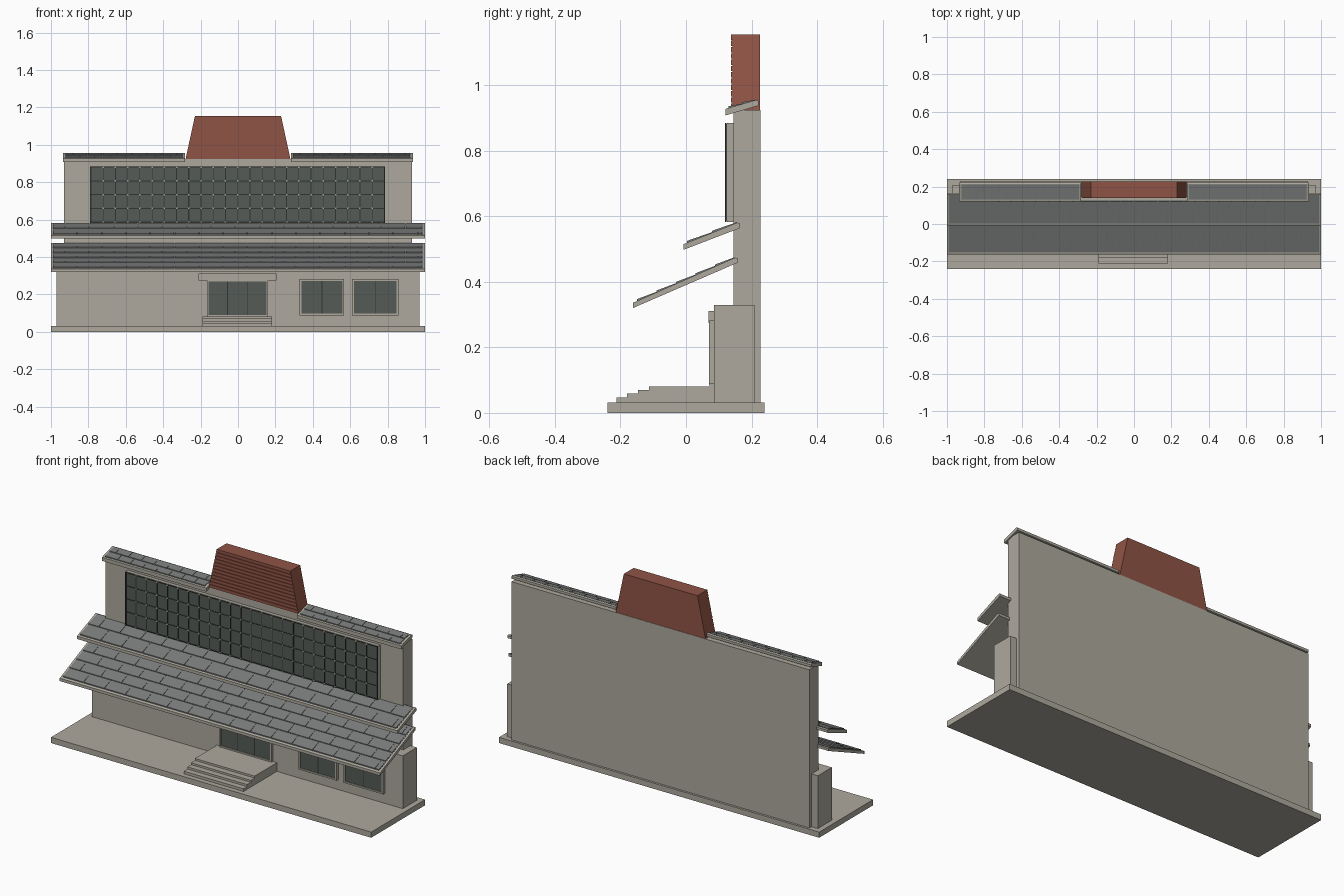
import bpy
import bmesh

if "Cube" in bpy.data.objects:
    bpy.data.objects.remove(bpy.data.objects["Cube"])


def material(name, rgb):
    m = bpy.data.materials.new(name)
    m.diffuse_color = (*rgb, 1)
    m.use_nodes = True
    m.node_tree.nodes["Principled BSDF"].inputs["Base Color"].default_value = m.diffuse_color
    return m


STONE = material("warm_stone", (0.42, 0.395, 0.34))
TILE = material("grey_tile", (0.19, 0.20, 0.195))
GLASS = material("dark_glass", (0.09, 0.105, 0.095))
BAR = material("black_bar", (0.03, 0.033, 0.031))
BRICK = material("red_cladding", (0.28, 0.088, 0.06))


def prism(bm, x0, x1, pts):
    """Extrude a (y, z) outline from x0 to x1."""
    a = [bm.verts.new((x0, y, z)) for y, z in pts]
    b = [bm.verts.new((x1, y, z)) for y, z in pts]
    bm.faces.new(a)
    bm.faces.new(b[::-1])
    n = len(pts)
    for i in range(n):
        j = (i + 1) % n
        bm.faces.new((a[i], b[i], b[j], a[j]))


def box(bm, x0, x1, y0, y1, z0, z1):
    prism(bm, x0, x1, [(y0, z0), (y1, z0), (y1, z1), (y0, z1)])


def finish(name, bm, mat):
    bmesh.ops.recalc_face_normals(bm, faces=bm.faces)
    me = bpy.data.meshes.new(name)
    bm.to_mesh(me)
    bm.free()
    me.materials.append(mat)
    ob = bpy.data.objects.new(name, me)
    bpy.context.collection.objects.link(ob)
    return ob


def boxes(name, mat, *dims):
    bm = bmesh.new()
    for d in dims:
        box(bm, *d)
    return finish(name, bm, mat)


def tiled_roof(name, x0, x1, outline, front, back, rows, pitch, inset):
    """Sloped slab carrying lapped rows of tiles between two (y, z) points."""
    bm = bmesh.new()
    prism(bm, x0, x1, outline)
    finish(name + "_slab", bm, STONE)
    bm = bmesh.new()

    def at(s, h):
        return (front[0] + (back[0] - front[0]) * s,
                front[1] + (back[1] - front[1]) * s + h)

    x0, x1 = x0 + inset, x1 - inset
    prism(bm, x0, x1, [at(0, -0.002), at(1, -0.002), at(1, 0.0015), at(0, 0.0015)])
    for r in range(rows):
        s0, s1 = r / rows, (r + 1) / rows
        lap = [at(s0, 0), at(s1, 0), at(s1, 0.002), at(s0, 0.006)]
        a = x0
        b = x0 + pitch * (0.5 if r % 2 else 1)
        while a < x1 - 0.006:
            prism(bm, a, min(b, x1) - 0.003, lap)
            a, b = b, b + pitch
    finish(name + "_tiles", bm, TILE)


# Ground slab and walls
boxes("base", STONE, (-1, 1, -0.24, 0.24, 0, 0.032))
boxes("main_wall", STONE, (-0.93, 0.93, 0.145, 0.228, 0.032, 0.925))
boxes("ground_floor", STONE, (-0.97, 0.97, 0.085, 0.209, 0.032, 0.33))

# Entrance steps
bm = bmesh.new()
prism(bm, -0.19, 0.183, [(0.085, 0.032), (-0.212, 0.032), (-0.212, 0.047),
                         (-0.18, 0.047), (-0.18, 0.059), (-0.147, 0.059),
                         (-0.147, 0.07), (-0.113, 0.07), (-0.113, 0.081),
                         (0.085, 0.081)])
finish("entrance_steps", bm, STONE)
boxes("entrance_canopy", STONE, (-0.21, 0.205, 0.068, 0.09, 0.275, 0.311))


def opening(name, x0, x1, z0, z1, panes, edge):
    """Framed glazing with dark mullions."""
    boxes(name + "_frame", STONE,
          (x0, x0 + edge, 0.07, 0.09, z0, z1), (x1 - edge, x1, 0.07, 0.09, z0, z1),
          (x0, x1, 0.07, 0.09, z0, z0 + edge), (x0, x1, 0.07, 0.09, z1 - edge, z1))
    boxes(name + "_glass", GLASS,
          (x0 + edge, x1 - edge, 0.075, 0.088, z0 + edge, z1 - edge))
    w = (x1 - x0) / panes
    boxes(name + "_mullions", BAR,
          *[(x0 + w * i - 0.002, x0 + w * i + 0.002, 0.073, 0.08, z0 + edge, z1 - edge)
            for i in range(1, panes)])


opening("door", -0.165, 0.16, 0.083, 0.277, 3, 0.008)
opening("left_window", 0.33, 0.567, 0.088, 0.282, 2, 0.009)
opening("right_window", 0.61, 0.857, 0.088, 0.282, 2, 0.009)

# Large upper window grid
X0, X1, Z0, Z1, COLS, ROWS = -0.79, 0.787, 0.583, 0.885, 24, 4
boxes("grid_window_frame", STONE, (X0, X1, 0.125, 0.146, Z0, Z1))
boxes("grid_window_glass", GLASS, (X0 + 0.004, X1 - 0.004, 0.122, 0.126, Z0 + 0.004, Z1 - 0.004))
xs = [X0 + 0.004 + (X1 - X0 - 0.008) * i / COLS for i in range(COLS + 1)]
zs = [Z0 + 0.004 + (Z1 - Z0 - 0.008) * i / ROWS for i in range(ROWS + 1)]
bars = []
for i, x in enumerate(xs):
    w = 0.003 if i % 8 == 0 else 0.0018
    bars.append((x - w, x + w, 0.1195, 0.124, Z0, Z1))
for z in zs:
    bars.append((X0, X1, 0.1205, 0.124, z - 0.0025, z + 0.0025))
boxes("grid_window_bars", BAR, *bars)
boxes("grid_window_clips", STONE,
      *[(x - 0.004, x + 0.004, 0.1185, 0.123, z - 0.004, z + 0.004)
        for x in xs[1:-1] for z in zs])

# Awnings and top coping
tiled_roof("lower_awning", -1, 1,
           [(-0.162, 0.32), (-0.162, 0.336), (0.15, 0.474), (0.157, 0.472), (0.157, 0.458)],
           (-0.15, 0.341), (0.148, 0.473), 5, 0.13, 0.012)
tiled_roof("upper_awning", -1, 1,
           [(-0.007, 0.498), (-0.007, 0.515), (0.157, 0.581), (0.165, 0.578), (0.165, 0.564)],
           (0.003, 0.519), (0.155, 0.58), 2, 0.13, 0.012)
for side, xa, xb in (("left", -0.935, -0.283), ("right", 0.283, 0.935)):
    tiled_roof(side + "_coping", xa, xb,
               [(0.121, 0.908), (0.121, 0.928), (0.213, 0.955), (0.222, 0.952), (0.222, 0.938)],
               (0.13, 0.93), (0.212, 0.954), 2, 0.08, 0.012)

# Tapered rooftop panel with lapped boards on its front
bm = bmesh.new()
ZB, ZT, BOARDS = 0.925, 1.155, 12


def half(z):
    return 0.28 - 0.05 * (z - ZB) / (ZT - ZB)


def tapered(bm, y0, y1, z0, z1):
    v = [bm.verts.new((sx * half(z), y, z)) for z in (z0, z1)
         for sx, y in ((-1, y0), (1, y0), (1, y1), (-1, y1))]
    for f in ((0, 1, 2, 3), (4, 5, 6, 7), (0, 1, 5, 4), (1, 2, 6, 5), (2, 3, 7, 6), (3, 0, 4, 7)):
        bm.faces.new([v[i] for i in f])


tapered(bm, 0.142, 0.226, ZB, ZT)
step = (ZT - ZB) / BOARDS
for i in range(BOARDS):
    tapered(bm, 0.138, 0.143, ZB + i * step + 0.003, ZB + (i + 1) * step)
finish("rooftop_panel", bm, BRICK)
